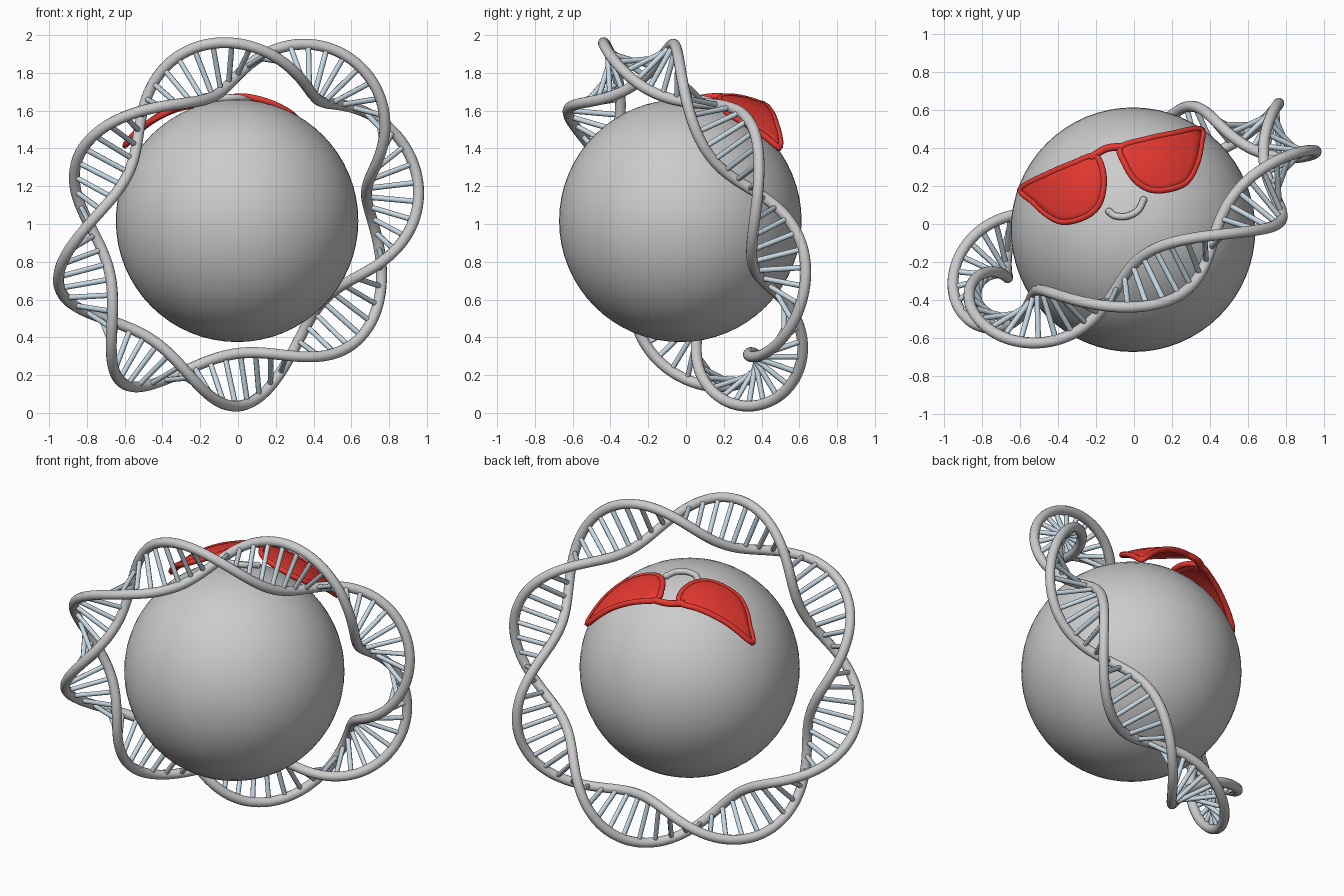
import bpy, bmesh, math
from mathutils import Vector

if "Cube" in bpy.data.objects:
    bpy.data.objects.remove(bpy.data.objects["Cube"])

BALL = Vector((-0.005, -0.03, 1.017))
BALL_R = 0.642
RED = bpy.data.materials.new("red")
RED.diffuse_color = (0.8, 0.04, 0.03, 1)
RED.use_nodes = True
RED.node_tree.nodes["Principled BSDF"].inputs["Base Color"].default_value = RED.diffuse_color
PALE = bpy.data.materials.new("pale_blue")
PALE.diffuse_color = (0.58, 0.70, 0.78, 1)
PALE.use_nodes = True
PALE.node_tree.nodes["Principled BSDF"].inputs["Base Color"].default_value = PALE.diffuse_color


def tubes(name, paths, radius, closed=False, mat=None, res=4):
    """Round tubes along point lists, turned into one smooth mesh."""
    cu = bpy.data.curves.new(name, 'CURVE')
    cu.dimensions = '3D'
    cu.bevel_depth = radius
    cu.bevel_resolution = res
    cu.use_fill_caps = not closed
    for path in paths:
        sp = cu.splines.new('POLY')
        sp.points.add(len(path) - 1)
        for p, co in zip(sp.points, path):
            p.co = (*co, 1)
        sp.use_cyclic_u = closed
    ob = bpy.data.objects.new(name, cu)
    bpy.context.collection.objects.link(ob)
    bpy.ops.object.select_all(action='DESELECT')
    ob.select_set(True)
    bpy.context.view_layer.objects.active = ob
    bpy.ops.object.convert(target='MESH')
    ob = bpy.context.object
    bpy.ops.object.shade_smooth_by_angle(angle=math.radians(50))
    if mat:
        ob.data.materials.append(mat)
    return ob


def spline(pts, closed, n=6):
    """Catmull-Rom smoothing of a 2D point list."""
    pts = [Vector(p) for p in pts]
    m = len(pts)
    get = (lambda i: pts[i % m]) if closed else (lambda i: pts[max(0, min(m - 1, i))])
    out = []
    for i in range(m if closed else m - 1):
        a, b, c, d = get(i - 1), get(i), get(i + 1), get(i + 2)
        for k in range(n):
            t = k / n
            out.append(0.5 * (2 * b + (c - a) * t + (2 * a - 5 * b + 4 * c - d) * t ** 2
                              + (3 * b - a - 3 * c + d) * t ** 3))
    if not closed:
        out.append(pts[-1])
    return out


def lift(p, rho):
    """Raise a plan point onto a sphere of radius rho around the ball."""
    x, y = p[0] - BALL.x, p[1] - BALL.y
    return BALL + Vector((x, y, math.sqrt(max(0.0, rho * rho - x * x - y * y))))


def glasses_point(p, extra=0.0):
    # The brow stands off the ball, the lower edge lies close to it
    v = -0.313 * (p[0] + 0.125) + 0.95 * (p[1] - 0.35)
    return lift(p, 0.748 + 0.26 * v + extra)


# Ball
bpy.ops.mesh.primitive_uv_sphere_add(segments=64, ring_count=32, radius=BALL_R, location=BALL)
bpy.context.object.name = "ball"
bpy.ops.object.shade_smooth()

# Double helix ring: four right-handed turns around a tilted circle
CENTRE = Vector((-0.005, 0.015, 1.015))
normal = Vector((-0.43, 0.83, 0.35)).normalized()
e1 = (Vector((1, 0, 0)) - normal * normal.x).normalized()
e2 = e1.cross(normal)
RING_R, COIL_R, START = 0.912, 0.138, math.radians(6)


def helix(t, phase):
    out = e1 * math.cos(t) + e2 * math.sin(t)
    phi = -4 * (t - START) + phase
    return CENTRE + out * (RING_R + COIL_R * math.cos(phi)) - normal * (COIL_R * math.sin(phi))


N = 256
for name, phase in (("helix_strand_a", 0), ("helix_strand_b", math.pi)):
    tubes(name, [[helix(2 * math.pi * i / N, phase) for i in range(N)]], 0.029, closed=True)

# Rungs between the strands
RUNGS = 72
tubes("helix_rungs", [[helix(2 * math.pi * (i + 0.5) / RUNGS, ph) for ph in (0, math.pi)]
                      for i in range(RUNGS)], 0.0145, mat=PALE, res=2)


# Sunglasses: curved lens panels with rims
def lens(side, outline):
    loop = spline(outline, True)
    mid = sum(loop, Vector((0, 0))) / len(loop)
    bm = bmesh.new()
    rings = [[bm.verts.new(glasses_point(mid.lerp(p, f))) for p in loop]
             for f in (0.25, 0.5, 0.75, 1.0)]
    hub = bm.verts.new(glasses_point(mid))
    n = len(loop)
    for i in range(n):
        j = (i + 1) % n
        bm.faces.new((hub, rings[0][i], rings[0][j]))
        for a, b in zip(rings, rings[1:]):
            bm.faces.new((a[i], b[i], b[j], a[j]))
    bmesh.ops.recalc_face_normals(bm, faces=bm.faces)
    me = bpy.data.meshes.new(side + "_lens")
    bm.to_mesh(me)
    bm.free()
    me.materials.append(RED)
    ob = bpy.data.objects.new(side + "_lens", me)
    bpy.context.collection.objects.link(ob)
    sol = ob.modifiers.new("thickness", 'SOLIDIFY')
    sol.thickness = 0.02
    sol.offset = 0
    bpy.ops.object.select_all(action='DESELECT')
    ob.select_set(True)
    bpy.context.view_layer.objects.active = ob
    bpy.ops.object.shade_smooth_by_angle()
    rim = [glasses_point(mid.lerp(p, 0.955)) for p in loop]
    tubes(side + "_rim", [rim], 0.017, closed=True, mat=RED, res=3)


lens("left", [(-.605, .185), (-.46, .265), (-.32, .325), (-.20, .365), (-.155, .28), (-.155, .17),
              (-.19, .08), (-.27, .025), (-.38, .005), (-.47, .05), (-.54, .115)])
lens("right", [(-.08, .405), (.06, .45), (.20, .48), (.355, .505), (.36, .42), (.335, .31),
               (.28, .215), (.18, .175), (.08, .175), (0, .225), (-.055, .31)])
bridge = spline([(-.23, .345), (-.17, .385), (-.12, .402), (-.06, .405)], False)
tubes("bridge", [[glasses_point(p) for p in bridge]], 0.02, mat=RED)

# Smile with rounded ends
smile = [lift(p, 0.657) for p in
         spline([(-.13, .065), (-.10, .043), (-.04, .04), (.02, .07), (.05, .125)], False)]
tubes("smile", [smile], 0.018)
for name, end in (("smile_end_left", smile[0]), ("smile_end_right", smile[-1])):
    bpy.ops.mesh.primitive_uv_sphere_add(segments=16, ring_count=10, radius=0.02, location=end)
    bpy.context.object.name = name
    bpy.ops.object.shade_smooth()
